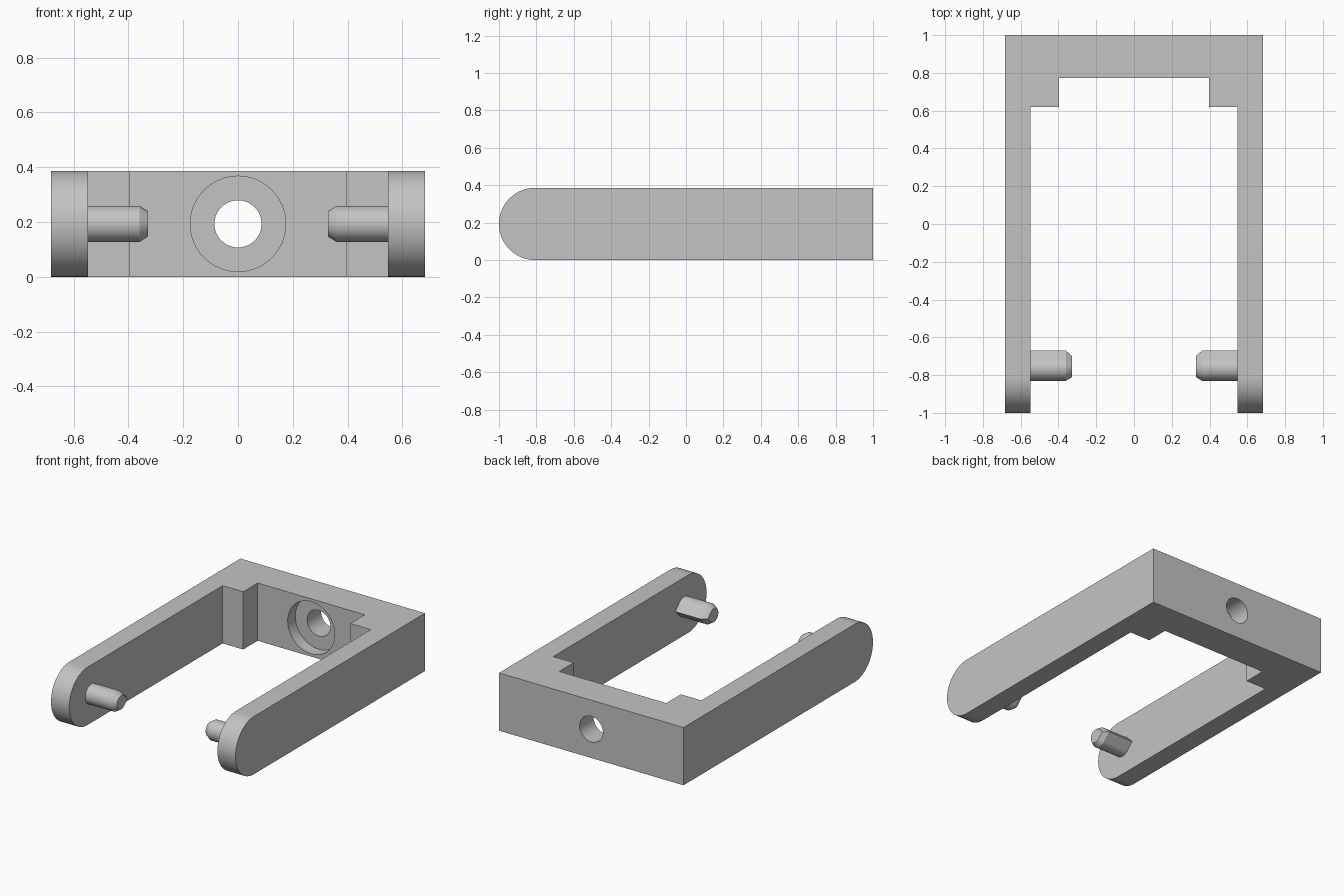
import bpy, bmesh, math
from mathutils import Vector

cube = bpy.data.objects.get("Cube")
if cube:
    bpy.data.objects.remove(cube, do_unlink=True)

HEIGHT = 0.386
MID = HEIGHT / 2
OUTER, INNER, STEP = 0.682, 0.548, 0.396

grey = bpy.data.materials.new("plain grey")
grey.use_nodes = True
colour = (0.55, 0.55, 0.55, 1)
grey.diffuse_color = colour
grey.node_tree.nodes["Principled BSDF"].inputs["Base Color"].default_value = colour


def loft(name, rings):
    """Solid through matching rings of points, capped at both ends."""
    bm = bmesh.new()
    loops = [[bm.verts.new(p) for p in ring] for ring in rings]
    n = len(loops[0])
    for a, b in zip(loops, loops[1:]):
        for i in range(n):
            j = (i + 1) % n
            bm.faces.new((a[i], a[j], b[j], b[i]))
    bm.faces.new(loops[0])
    bm.faces.new(loops[-1])
    bmesh.ops.recalc_face_normals(bm, faces=bm.faces)
    mesh = bpy.data.meshes.new(name)
    bm.to_mesh(mesh)
    bm.free()
    mesh.materials.append(grey)
    obj = bpy.data.objects.new(name, mesh)
    bpy.context.collection.objects.link(obj)
    return obj


def arc(cx, cy, r, start, end, steps):
    angles = [math.radians(start + (end - start) * i / steps) for i in range(steps + 1)]
    return [(cx + r * math.cos(a), cy + r * math.sin(a)) for a in angles]


def cut(target, tool, operation):
    mod = target.modifiers.new(operation.title(), "BOOLEAN")
    mod.operation, mod.solver, mod.object = operation, "EXACT", tool
    bpy.context.view_layer.update()
    graph = bpy.context.evaluated_depsgraph_get()
    mesh = bpy.data.meshes.new_from_object(target.evaluated_get(graph))
    target.modifiers.clear()
    target.data = mesh
    bpy.data.objects.remove(tool, do_unlink=True)


def smooth(obj):
    bpy.ops.object.select_all(action="DESELECT")
    obj.select_set(True)
    bpy.context.view_layer.objects.active = obj
    bpy.ops.object.shade_smooth_by_angle(angle=math.radians(25))


# U-shaped frame with stepped inner corners
half = [(OUTER, 1), (OUTER, -1.2), (INNER, -1.2), (INNER, 0.62), (STEP, 0.62), (STEP, 0.773)]
plan = half + [(-x, y) for x, y in reversed(half)]
frame = loft("frame", [[(x, y, z) for x, y in plan] for z in (-0.1, HEIGHT + 0.1)])

# Side silhouette rounds the arm ends
side = [(1.2, HEIGHT)] + arc(-1 + MID, MID, MID, 90, 270, 48) + [(1.2, 0)]
envelope = loft("envelope", [[(x, y, z) for y, z in side] for x in (-1, 1)])
cut(frame, envelope, "INTERSECT")

# Through hole and counterbore in the back wall
for radius, y0, y1 in ((0.086, 0.5, 1.2), (0.174, 0.5, 0.853)):
    circle = arc(0, MID, radius, 0, 360, 64)[:-1]
    cut(frame, loft("bore", [[(x, y, z) for x, z in circle] for y in (y0, y1)]), "DIFFERENCE")
smooth(frame)

# Teardrop pins with chamfered tips, pointed edge to the back
R, PIN_Y = 0.066, -0.764
drop = arc(0, 0, R, 45, 315, 48) + [(R * math.sqrt(2), 0)]
for name, s in (("left_pin", 1), ("right_pin", -1)):
    stations = ((INNER + 0.02, 1), (0.36, 1), (0.328, 0.7))
    pin = loft(name, [[(s * x, PIN_Y + k * y, MID + k * z) for y, z in drop] for x, k in stations])
    smooth(pin)
